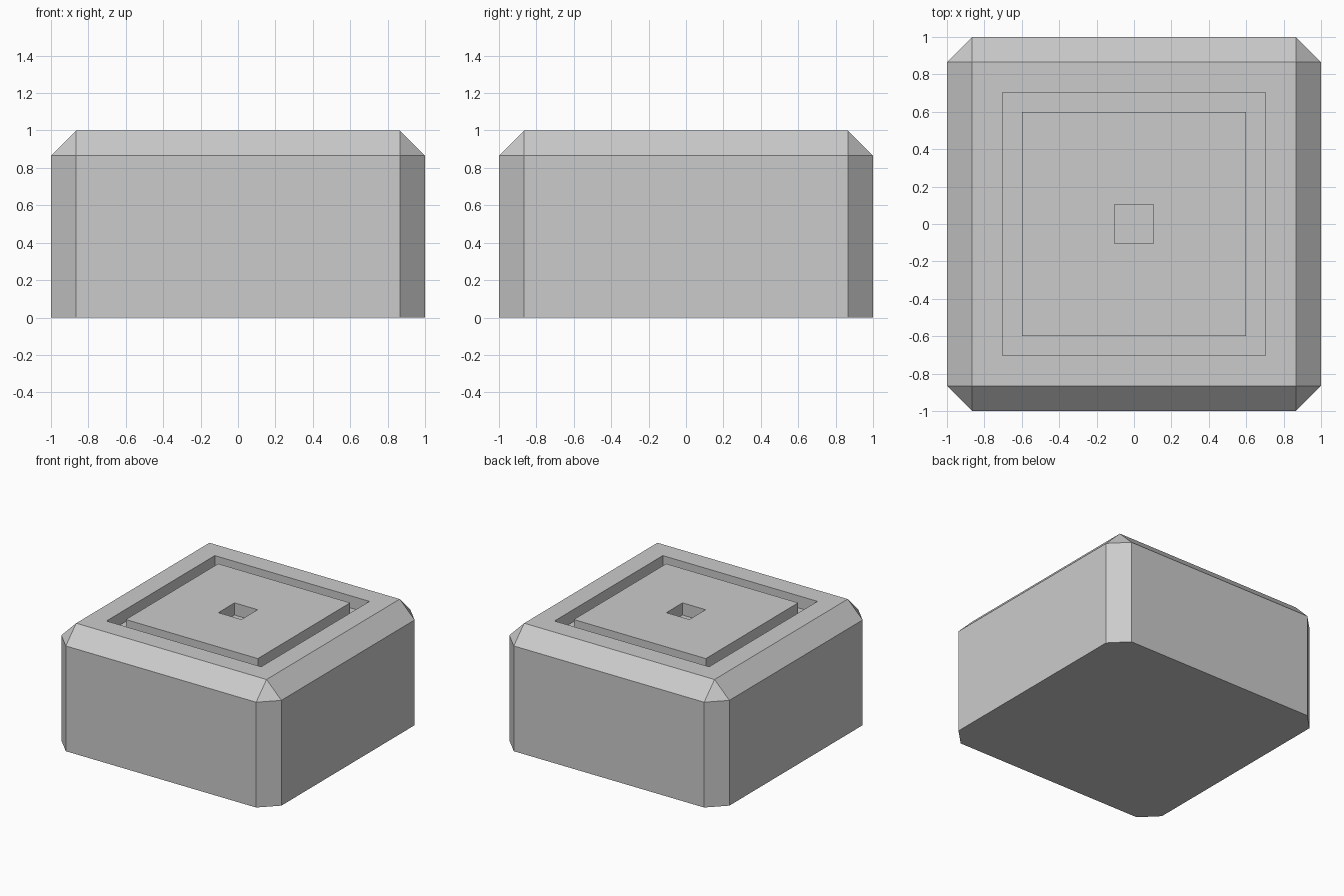
import bpy
import bmesh

if "Cube" in bpy.data.objects:
    bpy.data.objects.remove(bpy.data.objects["Cube"])

BEVEL = 0.135
DEPTH = 0.1

bm = bmesh.new()

# Block body, 2 x 2 x 1, standing on the ground
bmesh.ops.create_cube(bm, size=2)
for v in bm.verts:
    v.co.z = (v.co.z + 1) / 2

# Flat chamfer on every edge except those around the base
edges = [e for e in bm.edges if any(v.co.z > 0.5 for v in e.verts)]
bmesh.ops.bevel(bm, geom=edges, offset=BEVEL, offset_type='OFFSET',
                segments=1, profile=0.5, affect='EDGES')
bm.normal_update()
top = max(bm.faces, key=lambda f: f.calc_center_median().z)


def step(face, half, z):
    """Inset a square face to a half width, then extrude it to a height."""
    for v in bmesh.ops.extrude_discrete_faces(bm, faces=[face])['faces'][0].verts:
        pass


def inset_to(face, half):
    """Shrink a new inner face to the given half width."""
    new = bmesh.ops.extrude_discrete_faces(bm, faces=[face])['faces'][0]
    for v in new.verts:
        v.co.x = half if v.co.x > 0 else -half
        v.co.y = half if v.co.y > 0 else -half
    return new


def extrude_to(face, z):
    """Raise or sink a new inner face to the given height."""
    new = bmesh.ops.extrude_discrete_faces(bm, faces=[face])['faces'][0]
    for v in new.verts:
        v.co.z = z
    return new


# Groove, raised centre panel and centre socket
for half, z in ((0.703, 1 - DEPTH), (0.6, 1), (0.105, 1 - DEPTH)):
    top = extrude_to(inset_to(top, half), z)

bmesh.ops.recalc_face_normals(bm, faces=bm.faces)
mesh = bpy.data.meshes.new("grooved_block")
bm.to_mesh(mesh)
bm.free()
block = bpy.data.objects.new("grooved_block", mesh)
bpy.context.collection.objects.link(block)
